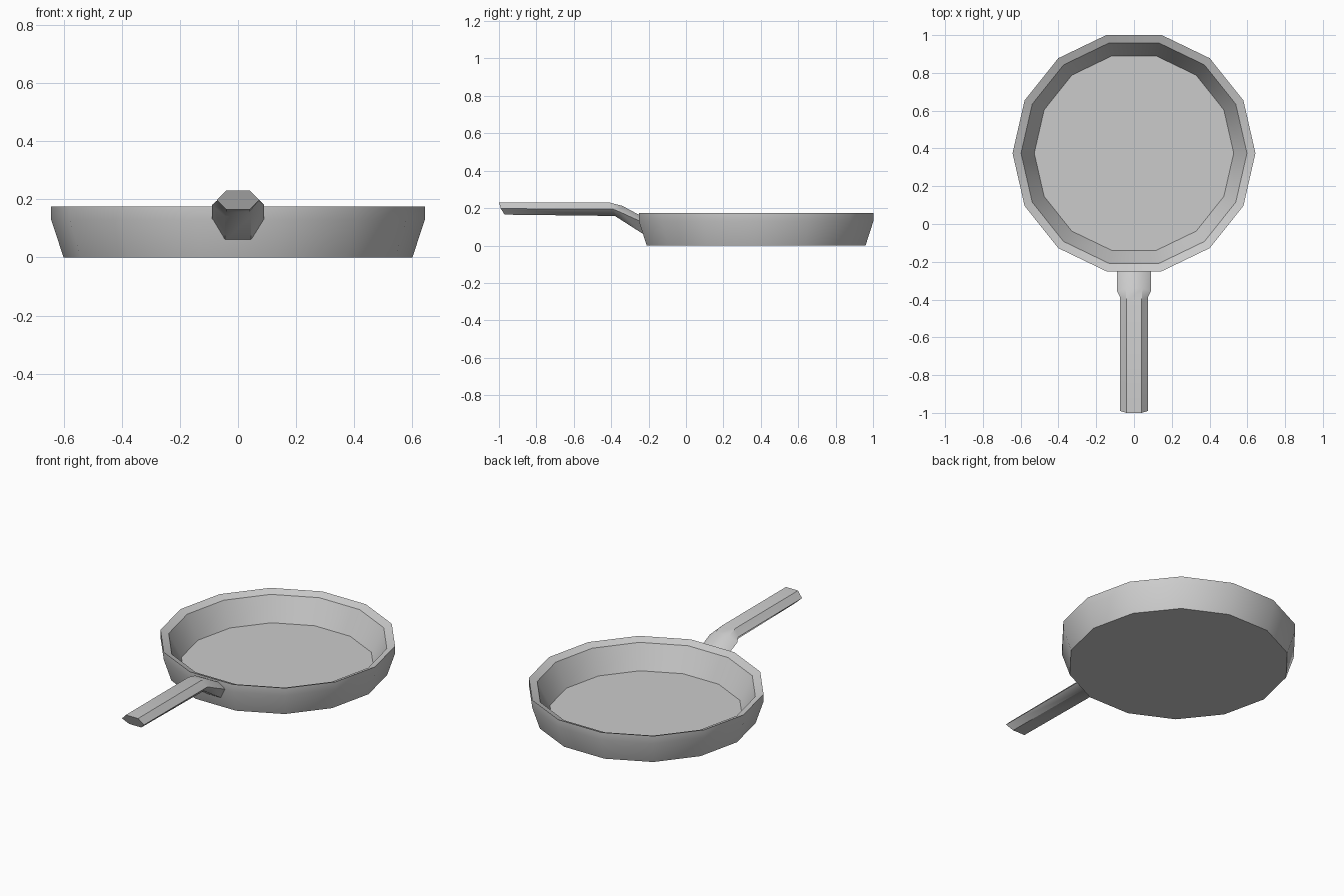
import bpy, bmesh
from math import cos, sin, tau

if "Cube" in bpy.data.objects:
    bpy.data.objects.remove(bpy.data.objects["Cube"])


def loft(name, rings, closed_ends=True):
    """Skin a list of equal-length point rings and cap both ends."""
    bm = bmesh.new()
    loops = [[bm.verts.new(p) for p in ring] for ring in rings]
    n = len(loops[0])
    for a, b in zip(loops, loops[1:]):
        for i in range(n):
            j = (i + 1) % n
            bm.faces.new((a[i], a[j], b[j], b[i]))
    if closed_ends:
        bm.faces.new(loops[0])
        bm.faces.new(loops[-1])
    bmesh.ops.recalc_face_normals(bm, faces=bm.faces[:])
    mesh = bpy.data.meshes.new(name)
    bm.to_mesh(mesh)
    bm.free()
    obj = bpy.data.objects.new(name, mesh)
    bpy.context.collection.objects.link(obj)
    bpy.ops.object.select_all(action='DESELECT')
    obj.select_set(True)
    bpy.context.view_layer.objects.active = obj
    bpy.ops.object.shade_smooth_by_angle(angle=0.62)
    return obj


# Pan body: 14-sided profile (radius, z) from the base, over the rim, to the floor
SIDES, CENTRE_Y = 14, 0.375
profile = [(0.60, 0), (0.643, 0.13), (0.643, 0.175), (0.598, 0.157), (0.528, 0.02)]
loft("pan_body", [[(r * cos(tau * i / SIDES), CENTRE_Y + r * sin(tau * i / SIDES), z)
                   for i in range(SIDES)] for r, z in profile])

# Handle: hexagonal sections given as top, middle, bottom (y, z), flat and full half widths
sections = [
    ((-1.0, 0.23), (-0.99, 0.197), (-0.97, 0.165), 0.04, 0.073),
    ((-0.41, 0.23), (-0.39, 0.195), (-0.38, 0.158), 0.04, 0.073),
    ((-0.34, 0.212), (-0.355, 0.18), (-0.355, 0.142), 0.045, 0.09),
    ((-0.235, 0.155), (-0.235, 0.125), (-0.222, 0.057), 0.045, 0.09),
]
loft("handle", [[(-f, *t), (f, *t), (w, *m), (f, *b), (-f, *b), (-w, *m)]
                for t, m, b, f, w in sections])
